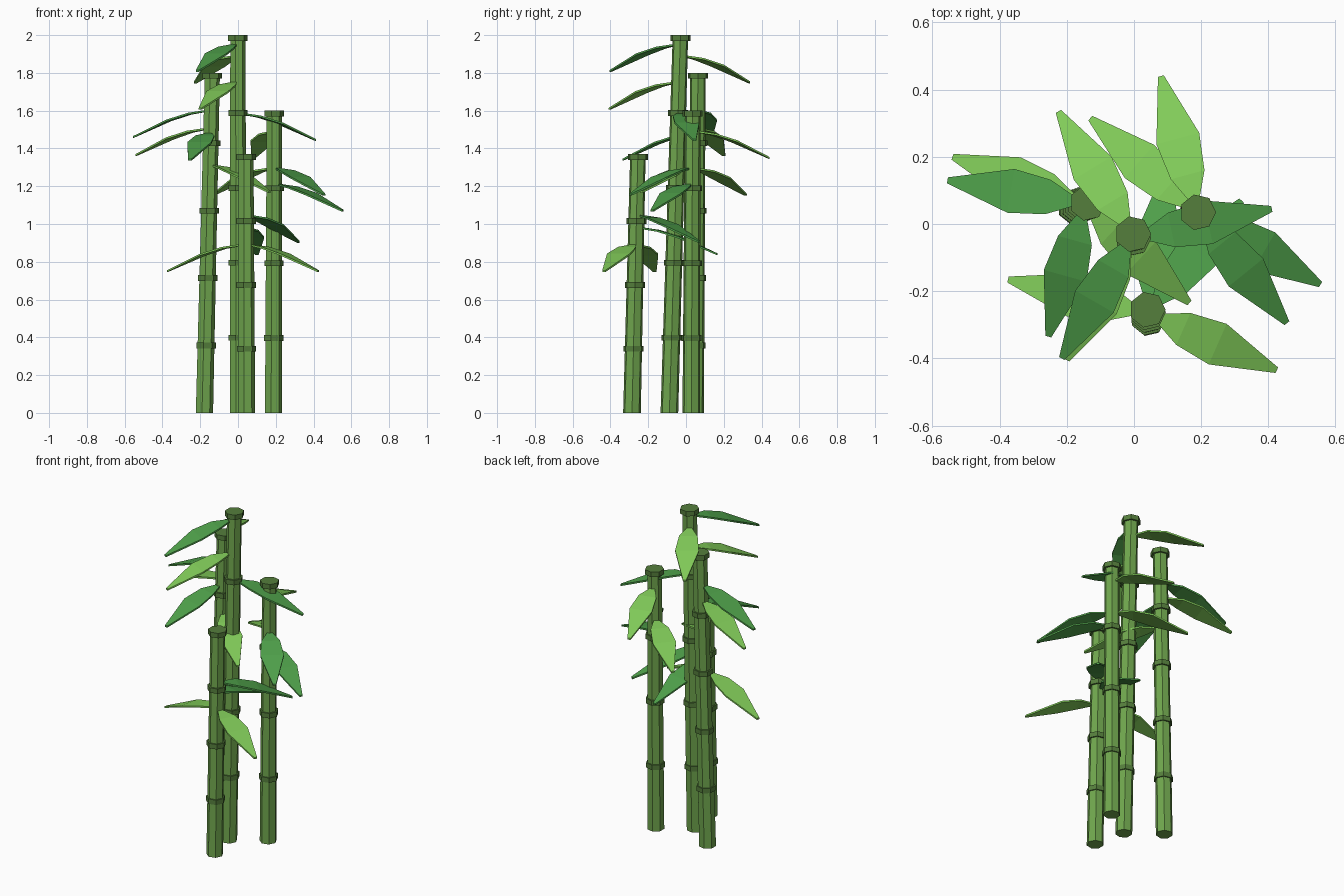
import bpy, bmesh, math
from mathutils import Vector

if "Cube" in bpy.data.objects:
    bpy.data.objects.remove(bpy.data.objects["Cube"])


def material(name, rgb):
    m = bpy.data.materials.new(name)
    m.diffuse_color = (*rgb, 1)
    m.use_nodes = True
    m.node_tree.nodes["Principled BSDF"].inputs["Base Color"].default_value = m.diffuse_color
    return m


CANE = material("cane_green", (0.16, 0.38, 0.075))
NODE = material("node_green", (0.09, 0.21, 0.045))
LIGHT = material("leaf_light", (0.22, 0.60, 0.10))
DARK = material("leaf_dark", (0.08, 0.36, 0.07))
SIDES = 7


def finish(name, bm, mat):
    bmesh.ops.recalc_face_normals(bm, faces=bm.faces[:])
    me = bpy.data.meshes.new(name)
    bm.to_mesh(me)
    bm.free()
    me.materials.append(mat)
    ob = bpy.data.objects.new(name, me)
    bpy.context.collection.objects.link(ob)
    return ob


def prism(bm, a, ra, b, rb):
    """Closed seven-sided tube from centre a to centre b with level ends."""
    rings = []
    for c, r in ((a, ra), (b, rb)):
        rings.append([bm.verts.new(c + Vector((r * math.cos(t), r * math.sin(t), 0)))
                      for t in (2 * math.pi * i / SIDES for i in range(SIDES))])
    for i in range(SIDES):
        j = (i + 1) % SIDES
        bm.faces.new((rings[0][i], rings[0][j], rings[1][j], rings[1][i]))
    bm.faces.new(rings[0][::-1])
    bm.faces.new(rings[1])


def leaf(name, centre, tip, mat):
    """Thin drooping blade from the cane to the tip."""
    flat = Vector((tip.x - centre.x, tip.y - centre.y, 0))
    length = flat.length
    u = flat.normalized()
    n = Vector((-u.y, u.x, 0))
    start, drop, half = 0.035, centre.z - tip.z, 0.005
    bm = bmesh.new()
    rows = []
    for t, w in ((0, 0.014), (0.21, 0.052), (0.5, 0.066), (1, 0.009)):
        p = centre + u * (start + t * (length - start))
        p.z = centre.z - drop * t ** 1.5
        rows.append([bm.verts.new(p + n * s * w + Vector((0, 0, h)))
                     for s, h in ((-1, -half), (1, -half), (1, half), (-1, half))])
    for r0, r1 in zip(rows, rows[1:]):
        for i in range(4):
            j = (i + 1) % 4
            bm.faces.new((r0[i], r0[j], r1[j], r1[i]))
    bm.faces.new(rows[0][::-1])
    bm.faces.new(rows[-1])
    finish(name, bm, mat)


# name, base (x, y), top (x, y, z), segments, leaves (tip x, y, z, material)
CANES = [
    ("tall_cane", (0.0, -0.088), (-0.003, -0.03, 2.0), 5, [
        (-0.225, 0.335, 1.75, LIGHT), (-0.215, -0.40, 1.81, DARK),
        (-0.20, -0.405, 1.61, LIGHT), (0.41, 0.045, 1.445, DARK)]),
    ("left_cane", (-0.18, 0.048), (-0.138, 0.063, 1.8), 5, [
        (-0.555, 0.13, 1.46, DARK), (-0.54, 0.20, 1.365, LIGHT),
        (-0.255, -0.335, 1.34, DARK), (0.165, -0.235, 1.17, LIGHT)]),
    ("right_cane", (0.186, 0.028), (0.19, 0.035, 1.6), 4, [
        (0.08, 0.44, 1.35, LIGHT), (-0.13, 0.315, 1.155, LIGHT),
        (0.455, -0.295, 1.155, DARK), (0.555, -0.18, 1.07, DARK)]),
    ("front_cane", (0.043, -0.286), (0.04, -0.255, 1.37), 4, [
        (-0.375, -0.165, 0.75, LIGHT), (0.425, -0.435, 0.75, LIGHT),
        (0.32, 0.07, 0.905, DARK), (0.10, 0.165, 0.84, DARK)]),
]
RING = 0.015  # half height of a node ring

for name, base, top, count, leaves in CANES:
    height = top[2] - RING
    foot, head = Vector((*base, 0)), Vector((top[0], top[1], height))

    def axis(z):
        return foot.lerp(head, z / height)

    # leaning tapered cane
    bm = bmesh.new()
    prism(bm, foot, 0.048, head, 0.042)
    finish(name, bm, CANE)
    # node rings
    bm = bmesh.new()
    for k in range(1, count + 1):
        c = axis(height * k / count)
        prism(bm, c - Vector((0, 0, RING)), 0.054, c + Vector((0, 0, RING)), 0.054)
    finish(name + "_nodes", bm, NODE)
    # leaves
    for i, (x, y, z, mat) in enumerate(leaves, 1):
        leaf(f"{name}_leaf_{i}", axis(z + 0.137), Vector((x, y, z)), mat)
